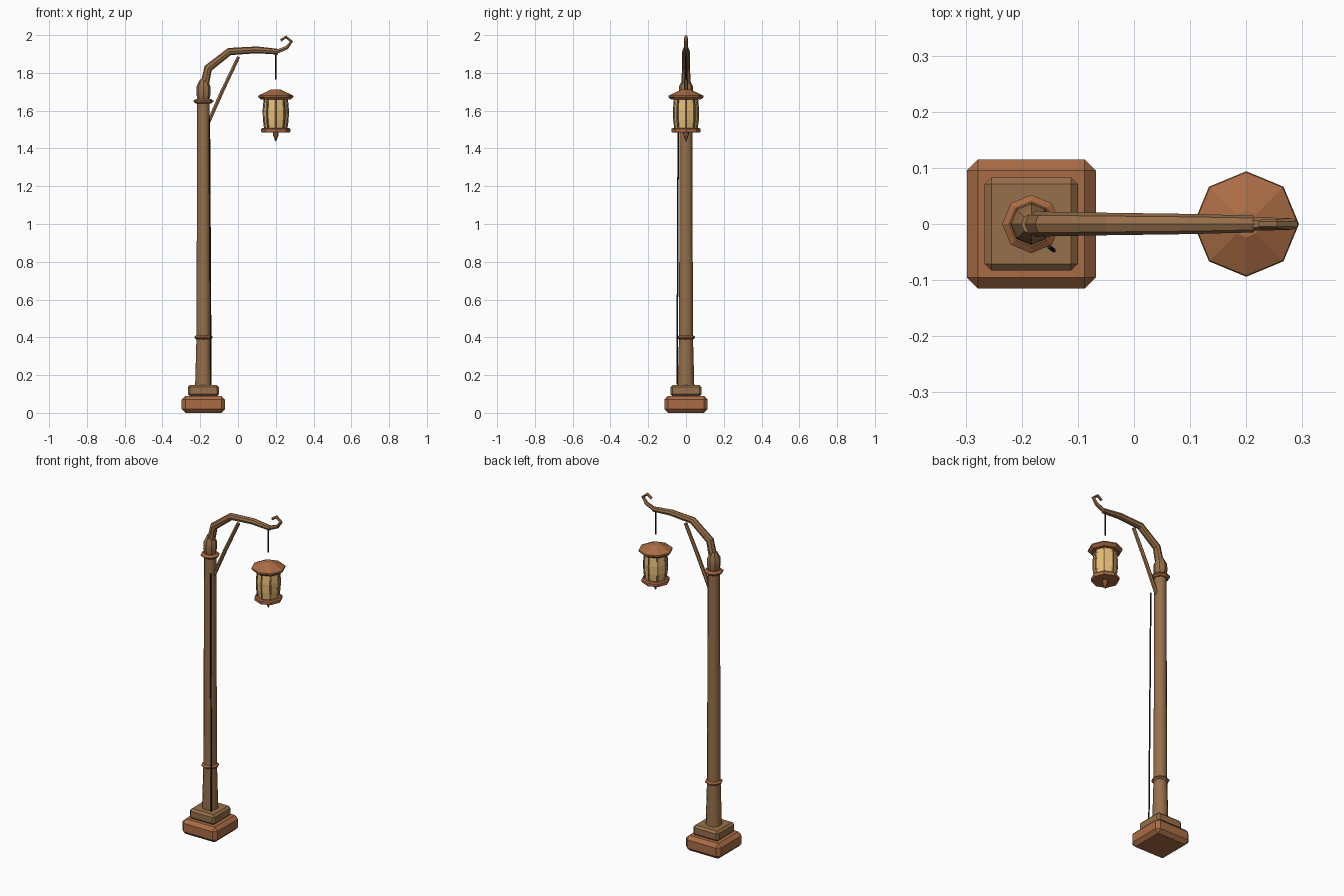
import bpy, bmesh
from math import cos, sin, pi, radians
from mathutils import Vector

if "Cube" in bpy.data.objects:
    bpy.data.objects.remove(bpy.data.objects["Cube"])


def material(name, rgb):
    m = bpy.data.materials.new(name)
    m.diffuse_color = (*rgb, 1)
    m.use_nodes = True
    m.node_tree.nodes["Principled BSDF"].inputs["Base Color"].default_value = m.diffuse_color
    return m


WOOD = material("wood", (0.31, 0.16, 0.07))
COPPER = material("copper", (0.40, 0.15, 0.06))
GLASS = material("glass", (0.80, 0.52, 0.19))
DARK = material("dark_iron", (0.02, 0.017, 0.015))
PX, LX = -0.183, 0.2          # post and lantern axes


def finish(name, bm, mat, smooth=None):
    bmesh.ops.recalc_face_normals(bm, faces=bm.faces)
    me = bpy.data.meshes.new(name)
    bm.to_mesh(me)
    bm.free()
    me.materials.append(mat)
    ob = bpy.data.objects.new(name, me)
    bpy.context.collection.objects.link(ob)
    if smooth:
        bpy.ops.object.select_all(action='DESELECT')
        ob.select_set(True)
        bpy.context.view_layer.objects.active = ob
        bpy.ops.object.shade_smooth_by_angle(angle=radians(smooth))
    return ob


def skin(bm, rings):
    """Bridge successive vertex rings and cap both ends."""
    n = len(rings[0])
    for a, b in zip(rings, rings[1:]):
        for i in range(n):
            j = (i + 1) % n
            bm.faces.new((a[i], a[j], b[j], b[i]))
    bm.faces.new(rings[0])
    bm.faces.new(rings[-1])


def lathe(name, x, profile, sides, mat, smooth=None):
    bm = bmesh.new()
    skin(bm, [[bm.verts.new((x + r * cos(2 * pi * i / sides), r * sin(2 * pi * i / sides), z))
               for i in range(sides)] for r, z in profile])
    return finish(name, bm, mat, smooth)


def add_tube(bm, path, radii, sides):
    pts = [Vector(p) for p in path]
    rings = []
    for k, p in enumerate(pts):
        d = (pts[min(k + 1, len(pts) - 1)] - pts[max(k - 1, 0)]).normalized()
        u = Vector((0, 1, 0)) if abs(d.y) < 0.9 else Vector((1, 0, 0))
        u = (u - d * u.dot(d)).normalized()
        v = d.cross(u)
        rings.append([bm.verts.new(p + radii[k] * (u * cos(2 * pi * i / sides) + v * sin(2 * pi * i / sides)))
                      for i in range(sides)])
    skin(bm, rings)


def tube(name, path, radii, sides, mat, smooth=None):
    bm = bmesh.new()
    add_tube(bm, path, radii, sides)
    return finish(name, bm, mat, smooth)


def block(name, half, z0, z1, bevel, mat):
    bm = bmesh.new()
    bmesh.ops.create_cube(bm, size=1)
    for v in bm.verts:
        v.co = (PX + v.co.x * 2 * half, v.co.y * 2 * half, (z0 + z1) / 2 + v.co.z * (z1 - z0))
    bmesh.ops.bevel(bm, geom=bm.edges[:], offset=bevel, segments=1, affect='EDGES')
    finish(name, bm, mat)


# Stepped base
block("base_lower", 0.115, 0.0, 0.09, 0.02, COPPER)
block("base_upper", 0.083, 0.088, 0.148, 0.012, WOOD)

# Post, collars and cap
lathe("post", PX, [(0.044, 0.14), (0.037, 0.40), (0.033, 1.66)], 12, WOOD, 40)
for name, z, r in (("lower_collar", 0.40, 0.048), ("upper_collar", 1.65, 0.052)):
    lathe(name, PX, [(r - 0.012, z - 0.012), (r, z - 0.003), (r, z + 0.003), (r - 0.012, z + 0.012)], 8, COPPER)
lathe("post_cap", PX, [(0.031, 1.655), (0.038, 1.69), (0.036, 1.73), (0.018, 1.765)], 8, WOOD, 30)

# Curved arm, scrolled tip and brace
tube("arm", [(-0.183, 0, 1.71), (-0.158, 0, 1.825), (-0.045, 0, 1.913), (0.1, 0, 1.922), (0.213, 0, 1.912)],
     [0.024, 0.022, 0.020, 0.018, 0.015], 8, WOOD, 30)
tube("arm_hook", [(0.205, 0, 1.912), (0.259, 0, 1.934), (0.283, 0, 1.967), (0.254, 0, 1.99), (0.226, 0, 1.972)],
     [0.012, 0.011, 0.010, 0.009, 0.008], 6, WOOD, 30)
tube("brace", [(-0.158, 0, 1.535), (-0.085, 0, 1.70), (0.003, 0, 1.885)], [0.011, 0.011, 0.010], 6, WOOD, 30)

# Wires
tube("hanging_wire", [(LX, 0, 1.91), (LX, 0, 1.765)], [0.004] * 2, 6, DARK)
tube("post_cable", [(-0.143, -0.047, 0.15), (-0.151, -0.041, 1.56)], [0.004] * 2, 6, DARK)

# Lantern
lathe("lantern_roof", LX, [(0.078, 1.658), (0.094, 1.673), (0.092, 1.68), (0.024, 1.712)], 8, COPPER)
barrel = [(0.056, 1.505), (0.062, 1.55), (0.064, 1.60), (0.058, 1.665)]
lathe("lantern_glass", LX, barrel, 8, GLASS)
bars = bmesh.new()
for i in range(8):
    a = i * pi / 4
    add_tube(bars, [(LX + r * cos(a), r * sin(a), z) for r, z in barrel], [0.006] * 4, 4)
finish("lantern_bars", bars, WOOD)
lathe("lantern_floor", LX, [(0.074, 1.485), (0.077, 1.49), (0.077, 1.503), (0.07, 1.509)], 8, COPPER)
lathe("lantern_finial", LX, [(0.002, 1.437), (0.014, 1.468), (0.016, 1.487)], 8, COPPER)
